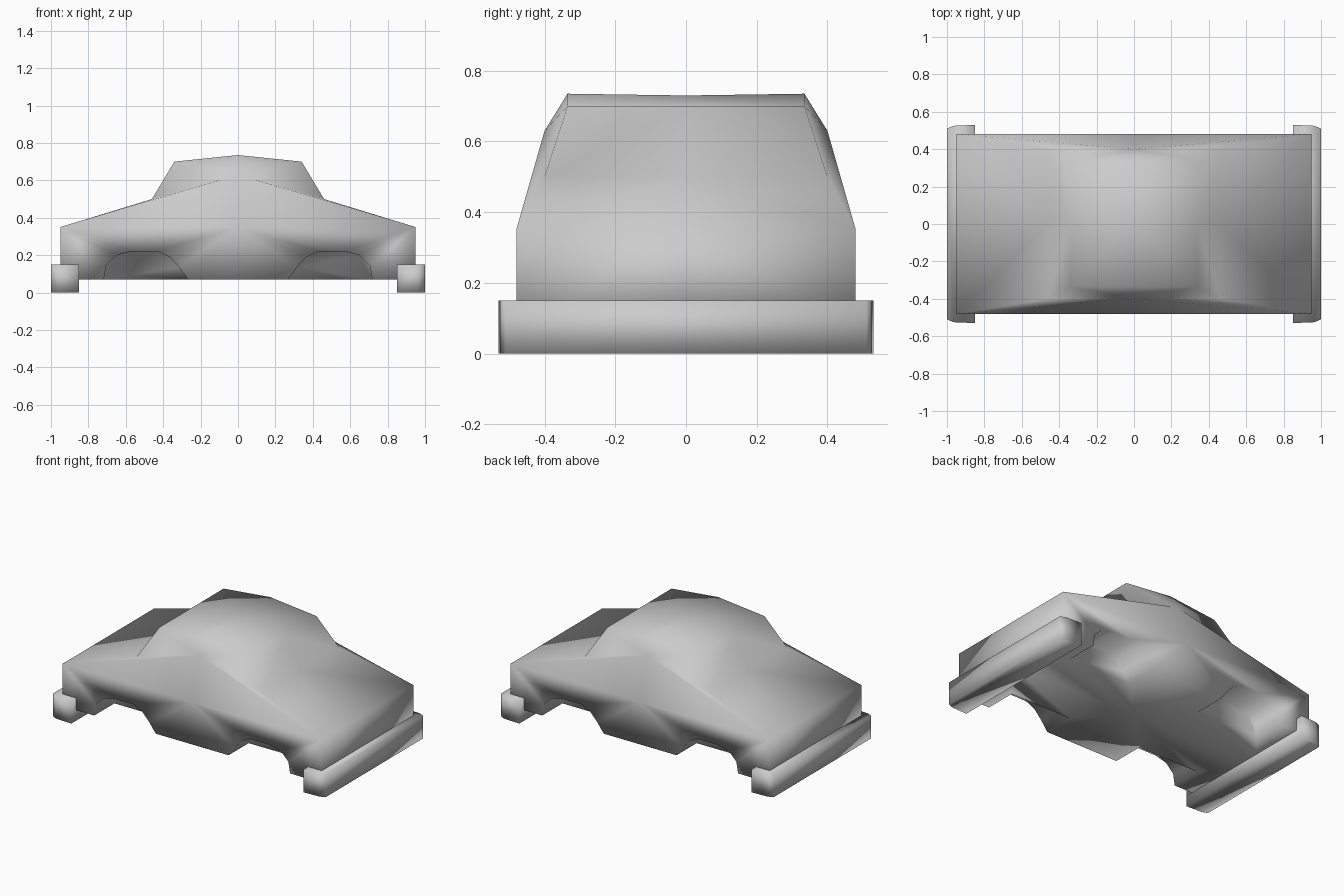
import bpy, bmesh

if "Cube" in bpy.data.objects:
    bpy.data.objects.remove(bpy.data.objects["Cube"])


def build(name, faces, signs):
    """Make a closed smooth mesh from faces repeated in every mirrored quadrant."""
    bm = bmesh.new()
    for sx, sy in signs:
        for f in faces:
            bm.faces.new([bm.verts.new((x * sx, y * sy, z)) for x, y, z in f])
    bmesh.ops.remove_doubles(bm, verts=bm.verts, dist=0.0005)
    bmesh.ops.recalc_face_normals(bm, faces=bm.faces)
    for f in bm.faces:
        f.smooth = True
    me = bpy.data.meshes.new(name)
    bm.to_mesh(me)
    bm.free()
    ob = bpy.data.objects.new(name, me)
    bpy.context.collection.objects.link(ob)
    return ob


# Key levels of the body shell
W, L, Z0, Z1 = 0.48, 0.95, 0.07, 0.35
well_y = -0.27

# Wheel arch outline (x, z), from the cabin side outwards
arch = [(0.267, Z0), (0.315, 0.135), (0.365, 0.19), (0.43, 0.22),
        (0.57, 0.22), (0.65, 0.20), (0.705, 0.145), (0.717, Z0)]
rim = [(x, -W, z) for x, z in arch]
inner = [(x, well_y, z) for x, z in arch]

corner = (L, -W, Z1)
sill = (0, -W, Z1)
ridge = (0, -0.40, 0.63)
screen_low = (0.46, -0.40, 0.50)
screen_top = (0.34, -0.335, 0.70)
roof_edge = (0, -0.335, 0.735)

# One quarter of the body: side, cabin, hood, end, floor and wheel well
quarter = [
    [sill, (0, -W, Z0)] + rim + [(L, -W, Z0), corner],
    [sill, corner, ridge],
    [corner, screen_low, ridge],
    [ridge, screen_low, screen_top, roof_edge],
    [screen_low, (0.46, 0, 0.50), (0.34, 0, 0.70), screen_top],
    [corner, (L, 0, Z1), (0.46, 0, 0.50), screen_low],
    [screen_top, (0.34, 0, 0.70), (0, 0, 0.73), roof_edge],
    [(L, -W, Z0), (L, 0, Z0), (L, 0, Z1), corner],
    [(0, -W, Z0), rim[0], inner[0], inner[-1], rim[-1],
     (L, -W, Z0), (L, 0, Z0), (0, 0, Z0)],
    inner,
]
quarter += [[rim[i], rim[i + 1], inner[i + 1], inner[i]] for i in range(len(arch) - 1)]
build("car_body", quarter, [(sx, sy) for sx in (1, -1) for sy in (1, -1)])

# Bumpers: bars with chamfered outer corners
plan = [(0.85, -0.53), (0.965, -0.525), (1.0, -0.51),
        (1.0, 0.51), (0.965, 0.525), (0.85, 0.53)]
low = [(x, y, 0) for x, y in plan]
top = [(x, y, 0.15) for x, y in plan]
bar = [low, top]
for i in range(len(plan)):
    j = (i + 1) % len(plan)
    bar.append([low[i], low[j], top[j], top[i]])
for name, s in (("right_bumper", 1), ("left_bumper", -1)):
    build(name, bar, [(s, 1)])
